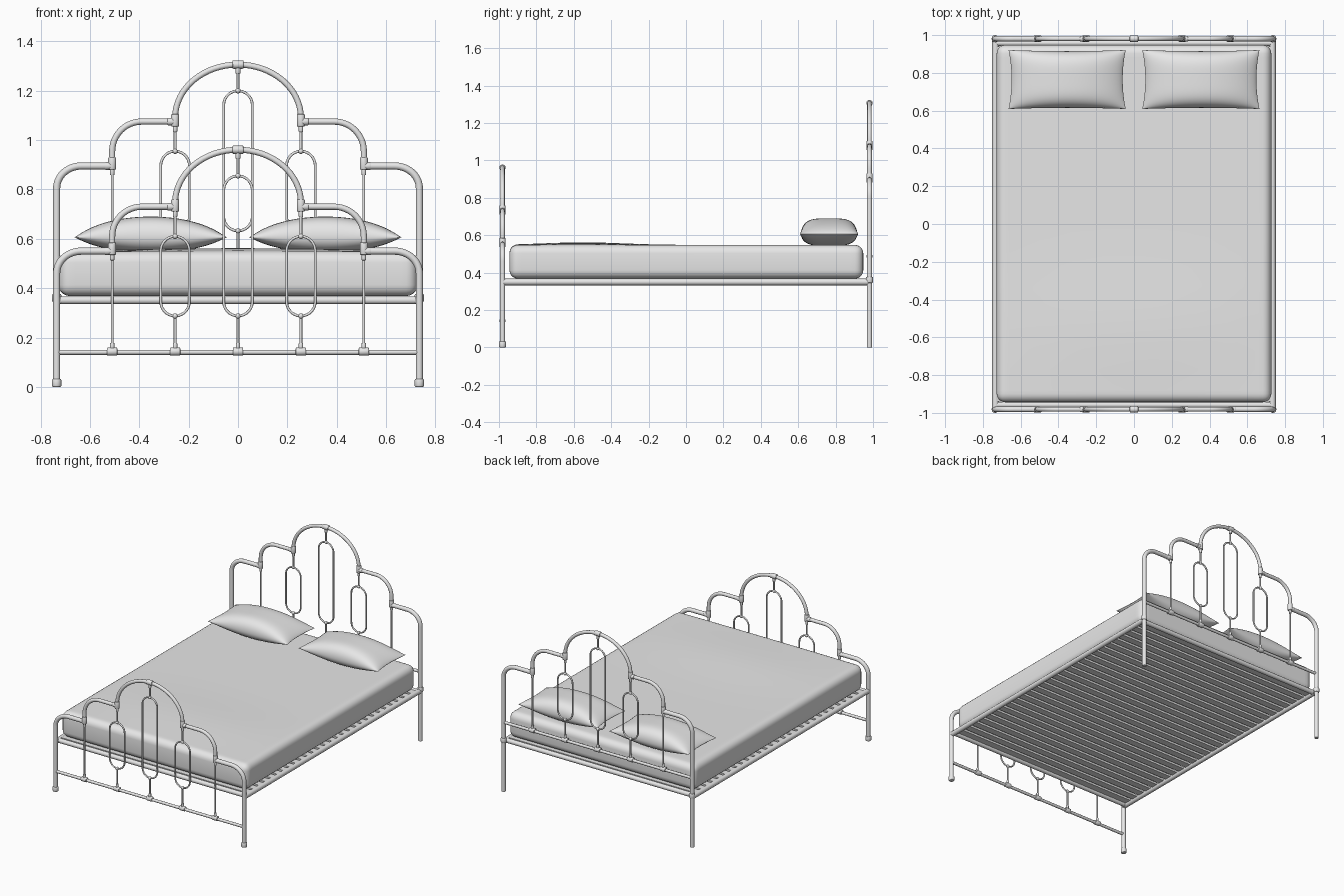
import bpy, bmesh, math
from mathutils import Vector

if "Cube" in bpy.data.objects:
    bpy.data.objects.remove(bpy.data.objects["Cube"])

mat = bpy.data.materials.new("plain grey")
mat.diffuse_color = (0.8, 0.8, 0.8, 1)
mat.use_nodes = True
mat.node_tree.nodes["Principled BSDF"].inputs["Base Color"].default_value = mat.diffuse_color


def finish(name, mesh, smooth=True):
    ob = bpy.data.objects.new(name, mesh)
    bpy.context.collection.objects.link(ob)
    mesh.materials.clear()
    mesh.materials.append(mat)
    if smooth:
        bpy.ops.object.select_all(action='DESELECT')
        ob.select_set(True)
        bpy.context.view_layer.objects.active = ob
        bpy.ops.object.shade_smooth_by_angle(angle=math.radians(45))
    return ob


def tube(name, pts, r, cyclic=False):
    """Round tube along a path, converted to a mesh."""
    cu = bpy.data.curves.new(name, 'CURVE')
    cu.dimensions = '3D'
    cu.bevel_depth = r
    cu.bevel_resolution = 4
    cu.use_fill_caps = True
    sp = cu.splines.new('POLY')
    sp.points.add(len(pts) - 1)
    for p, q in zip(sp.points, pts):
        p.co = (*q, 1)
    sp.use_cyclic_u = cyclic
    tmp = bpy.data.objects.new("tmp", cu)
    bpy.context.collection.objects.link(tmp)
    dg = bpy.context.evaluated_depsgraph_get()
    me = bpy.data.meshes.new_from_object(tmp.evaluated_get(dg))
    bpy.data.objects.remove(tmp)
    return finish(name, me)


def sleeve(name, c, axis, r, length):
    """Short collar with chamfered rims, centred on c."""
    c, a = Vector(c), Vector(axis)
    bm = bmesh.new()
    bmesh.ops.create_cone(bm, cap_ends=True, segments=16, radius1=r, radius2=r, depth=length)
    rims = [e for e in bm.edges if abs(e.verts[0].co.z - e.verts[1].co.z) < 1e-5]
    bmesh.ops.bevel(bm, geom=rims, offset=r * 0.25, segments=2, affect='EDGES', profile=0.5)
    bm.transform(a.to_track_quat('Z', 'Y').to_matrix().to_4x4())
    bmesh.ops.translate(bm, vec=c, verts=bm.verts)
    me = bpy.data.meshes.new(name)
    bm.to_mesh(me)
    bm.free()
    finish(name, me)


def ball(name, c, r):
    bm = bmesh.new()
    bmesh.ops.create_uvsphere(bm, u_segments=14, v_segments=8, radius=r)
    bmesh.ops.translate(bm, vec=c, verts=bm.verts)
    me = bpy.data.meshes.new(name)
    bm.to_mesh(me)
    bm.free()
    finish(name, me)


def arc(cx, cz, rx, rz, a0, a1, n=12):
    return [(cx + rx * math.cos(math.radians(a0 + (a1 - a0) * i / n)),
             cz + rz * math.sin(math.radians(a0 + (a1 - a0) * i / n))) for i in range(n + 1)]


X, Z = (1, 0, 0), (0, 0, 1)


def end_frame(part, y, dz):
    """Head or foot end: same ironwork, raised by dz."""
    def path(pts, s=1):
        return [(s * x, y, z + dz) for x, z in pts]

    # stepped top: post with lower arm, upper arm, central arch
    low = [(-.735, -dz), (-.735, .46)] + arc(-.635, .46, .1, .09, 180, 90) + [(-.51, .55)]
    mid = [(-.51, .545), (-.51, .61)] + arc(-.39, .61, .12, .12, 180, 90) + [(-.255, .73)]
    top = [(-.255, .72)] + arc(0, .745, .255, .216, 180, 0, 32) + [(.255, .72)]
    tube(part + "_arch", path(top), .012)
    tube(part + "_lower_bar", path([(-.735, .14), (.735, .14)]), .01)
    sleeve(part + "_arch_clamp", (0, y, .961 + dz), X, .017, .045)
    sleeve(part + "_arch_clamp_stem", (0, y, .94 + dz), Z, .01, .03)
    for s in (-1, 1):
        tube(part + "_post", path(low, s), .0145)
        tube(part + "_upper_arm", path(mid, s), .0125)
        sleeve(part + "_foot", (s * .735, y, .016 + dz), Z, .019, .032)
        for x, z in ((.51, .56), (.255, .735)):
            sleeve(part + "_joint", (s * x, y, z + dz), Z, .0165, .05)
            sleeve(part + "_joint_collar", (s * (x + .016), y, (.55 if x > .4 else .73) + dz), X, .0155, .03)
            sleeve(part + "_joint_stem", (s * x, y, z - .032 + dz), Z, .009, .03)
        tube(part + "_outer_spindle", path([(-.51, .14), (-.51, .55)], s), .0055)

    # spindles with long loops
    for x, zt, zend in ((-.255, .61, .73), (0, .855, .96), (.255, .61, .73)):
        w, zb = .058, .287
        loop = arc(x, zt - w, w, w, 0, 180, 14) + arc(x, zb + w, w, w, 180, 360, 14)
        tube(part + "_loop", path(loop), .0055, True)
        tube(part + "_spindle_bottom", path([(x, .14), (x, zb)]), .0055)
        tube(part + "_spindle_top", path([(x, zt), (x, zend)]), .0055)
        ball(part + "_knot", (x, y, zb + dz), .011)
        ball(part + "_knot", (x, y, zt + dz), .011)
    for x in (-.51, -.255, 0, .255, .51):
        sleeve(part + "_bar_clamp", (x, y, .143 + dz), X, .0165, .042)
        sleeve(part + "_bar_clamp_stem", (x, y, .163 + dz), Z, .009, .03)


end_frame("footboard", -.981, 0)
end_frame("headboard", .981, .345)

# base rails
for s in (-1, 1):
    tube("side_rail", [(s * .733, -.975, .35), (s * .733, .975, .35)], .0175)
    tube("end_rail", [(-.725, s * .958, .351), (.725, s * .958, .351)], .016)


def box(name, c, size):
    bm = bmesh.new()
    bmesh.ops.create_cube(bm, size=1)
    bmesh.ops.scale(bm, vec=size, verts=bm.verts)
    bmesh.ops.translate(bm, vec=c, verts=bm.verts)
    me = bpy.data.meshes.new(name)
    bm.to_mesh(me)
    bm.free()
    return finish(name, me, False)


# slats across the bed
n = 28
for i in range(n):
    box("slat", (0, -.915 + 1.83 * i / (n - 1), .357), (1.45, .048, .014))

# mattress: rounded box with a slightly swollen top
bm = bmesh.new()
bmesh.ops.create_cube(bm, size=1)
bmesh.ops.scale(bm, vec=(1.454, 1.892, .18), verts=bm.verts)
bmesh.ops.translate(bm, vec=(0, .002, .458), verts=bm.verts)
bmesh.ops.bevel(bm, geom=bm.edges[:], offset=.045, segments=5, affect='EDGES', profile=0.5)
for axis, lim, cuts in ((0, .66, 9), (1, .88, 17)):
    for i in range(cuts):
        p, no = [0, 0, 0], [0, 0, 0]
        p[axis], no[axis] = -lim + 2 * lim * i / (cuts - 1), 1
        bmesh.ops.bisect_plane(bm, geom=bm.verts[:] + bm.edges[:] + bm.faces[:], plane_co=p, plane_no=no)
for v in bm.verts:
    if v.co.z > .5:
        v.co.z += .014 * math.exp(-((v.co.y + .55) / .3) ** 2) * max(0, 1 - (v.co.x / .75) ** 2)
me = bpy.data.meshes.new("mattress")
bm.to_mesh(me)
bm.free()
finish("mattress", me)


# pillows: two puffed sheets meeting at a pinched seam
def pillow(cx):
    bm = bmesh.new()
    N = 32
    for side, h in ((1, .084), (-1, .062)):
        rows = []
        for j in range(N + 1):
            row = []
            for i in range(N + 1):
                u = math.sin(math.pi / 2 * (2 * i / N - 1))
                v = math.sin(math.pi / 2 * (2 * j / N - 1))
                t = max(0, 1 - u * u) ** .72 * max(0, 1 - v ** 4) ** .5
                x = u * (.31 - .016 * (1 - v * v) * abs(u))
                y = v * (.156 - .006 * (1 - u * u) * abs(v))
                row.append(bm.verts.new((cx + x, .765 + y, .606 + side * h * t)))
            rows.append(row)
        for j in range(N):
            for i in range(N):
                q = [rows[j][i], rows[j][i + 1], rows[j + 1][i + 1], rows[j + 1][i]]
                bm.faces.new(q if side > 0 else q[::-1])
    bmesh.ops.remove_doubles(bm, verts=bm.verts, dist=.0002)
    me = bpy.data.meshes.new("pillow")
    bm.to_mesh(me)
    bm.free()
    finish("pillow", me)


for cx in (-.354, .354):
    pillow(cx)
